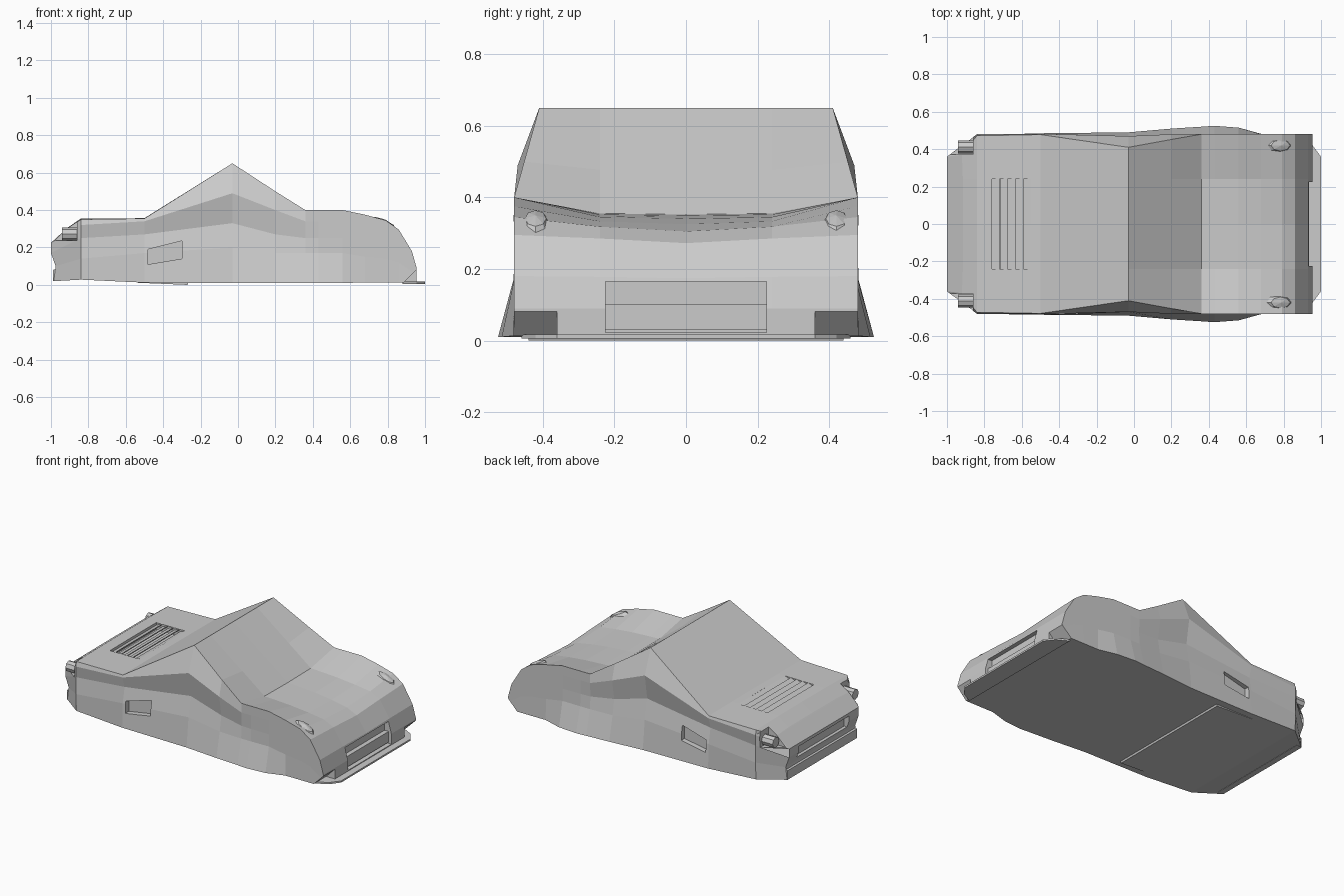
import bpy, bmesh, math
from mathutils import Matrix

if "Cube" in bpy.data.objects:
    bpy.data.objects.remove(bpy.data.objects["Cube"])

grey = bpy.data.materials.new("body_grey")
grey.diffuse_color = (0.6, 0.6, 0.6, 1)
grey.use_nodes = True
grey.node_tree.nodes["Principled BSDF"].inputs["Base Color"].default_value = grey.diffuse_color


def finish(name, bm):
    bmesh.ops.recalc_face_normals(bm, faces=bm.faces)
    if bm.calc_volume(signed=True) < 0:
        bmesh.ops.reverse_faces(bm, faces=bm.faces)
    me = bpy.data.meshes.new(name)
    bm.to_mesh(me)
    bm.free()
    me.materials.append(grey)
    ob = bpy.data.objects.new(name, me)
    bpy.context.scene.collection.objects.link(ob)
    return ob


def prism(pts, axis, a, b):
    """Extrude a 2D polygon along axis 'y' (pts are x,z) or 'z' (pts are x,y)."""
    def put(p, t):
        return (p[0], t, p[1]) if axis == 'y' else (p[0], p[1], t)
    bm = bmesh.new()
    add_prism(bm, [put(p, a) for p in pts], [put(p, b) for p in pts])
    return bm


def add_prism(bm, lo, hi):
    lo = [bm.verts.new(p) for p in lo]
    hi = [bm.verts.new(p) for p in hi]
    bm.faces.new(lo)
    bm.faces.new(hi[::-1])
    for i in range(len(lo)):
        j = (i + 1) % len(lo)
        bm.faces.new((lo[i], lo[j], hi[j], hi[i]))


def rect(x0, x1, z0, z1):
    return [(x0, z0), (x1, z0), (x1, z1), (x0, z1)]


def volume(me):
    bm = bmesh.new()
    bm.from_mesh(me)
    v = bm.calc_volume(signed=True)
    bm.free()
    return v


def carve(ob, pts, y0, y1):
    """Cut a recess, keeping the result only when the shell stays sound."""
    cutter = finish("recess_cutter", prism(pts, 'y', min(y0, y1), max(y0, y1)))
    cutter.hide_render = True
    before = volume(ob.data)
    mod = ob.modifiers.new("recess", 'BOOLEAN')
    mod.operation = 'DIFFERENCE'
    mod.object = cutter
    for solver in ('EXACT', 'MANIFOLD', 'FLOAT'):
        mod.solver = solver
        bpy.context.view_layer.update()
        dg = bpy.context.evaluated_depsgraph_get()
        me = bpy.data.meshes.new_from_object(ob.evaluated_get(dg))
        if len(me.polygons) > 50 and 0.93 * before < volume(me) < before * 1.0001:
            ob.modifiers.remove(mod)
            ob.data = me
            break
    else:
        ob.modifiers.remove(mod)
    bpy.data.objects.remove(cutter)


# Body: half cross-sections from sill to centre line, lofted along x
def section(x, half):
    return [(x, y, z) for y, z in half]


rear = [(-.985, .36, .02), (-.975, .36, .10), (-1, .36, .17), (-1, .36, .225),
        (-.92, .37, .298), (-.915, .24, .302), (-.915, 0, .303)]
sections = [
    rear,
    section(-.84, [(.475, .028), (.48, .14), (.478, .25), (.48, .32), (.472, .35), (.24, .354), (0, .355)]),
    section(-.50, [(.485, .012), (.48, .17), (.46, .27), (.482, .34), (.478, .355), (.24, .356), (0, .357)]),
    section(-.03, [(.49, .01), (.47, .20), (.445, .33), (.47, .49), (.41, .65), (.24, .65), (0, .65)]),
    section(.20, [(.51, .01), (.475, .17), (.458, .27), (.48, .40), (.452, .50), (.24, .477), (0, .475)]),
    section(.36, [(.52, .01), (.482, .17), (.475, .25), (.48, .34), (.48, .40), (.24, .355), (0, .352)]),
    section(.43, [(.525, .01), (.482, .17), (.478, .25), (.48, .34), (.48, .40), (.24, .352), (0, .349)]),
    section(.56, [(.515, .01), (.48, .17), (.48, .25), (.48, .34), (.48, .40), (.24, .345), (0, .34)]),
]
# nose stations: x, fender height, hood height, centre height
for x, zt, zi, zc in [(.68, .375, .333, .325), (.79, .345, .318, .305), (.86, .295, .285, .272),
                      (.93, .18, .178, .174), (.955, .09, .088, .086)]:
    sections.append(section(x, [(.482, .013)] + [(.48, zt * f) for f in (.4, .62, .82)]
                            + [(.48, zt), (.24, zi), (0, zc)]))

bm = bmesh.new()
rings = []
for s in sections:
    full = s + [(x, -y, z) for x, y, z in s[-2::-1]]
    rings.append([bm.verts.new(p) for p in full])
n = len(rings[0])
for r, q in zip(rings, rings[1:]):
    for i in range(n):
        j = (i + 1) % n
        bm.faces.new((r[i], r[j], q[j], q[i]))
for r in (rings[0], rings[-1]):
    for i in range(4):
        bm.faces.new((r[i], r[i + 1], r[n - 2 - i], r[n - 1 - i]))
    bm.faces.new(r[4:9])
body = finish("body", bm)

# Recesses: engine deck, front and rear openings, scoops, corner notches, lamp ledges
carve(body, rect(-.76, -.55, .31, .42), -.24, .24)
carve(body, rect(.905, 1.1, .022, .165), -.225, .225)
carve(body, rect(-1.1, -.965, .13, .205), -.26, .26)
for s in (1, -1):
    carve(body, [(-.48, .11), (-.30, .14), (-.30, .235), (-.48, .19)], s * .445, s * .6)
    carve(body, [(.87, -.004), (.96, .086), (1.1, .086), (1.1, -.004)], s * .36, s * .6)
    carve(body, rect(-1.1, -.86, .237, .42), s * .372, s * .6)

# Engine deck louvres
bm = bmesh.new()
for i in range(5):
    x = -.759 + i * .042
    prof = [(x, .333), (x + .041, .350), (x + .041, .356), (x, .339)]
    add_prism(bm, [(a, -.24, z) for a, z in prof], [(a, .24, z) for a, z in prof])
finish("deck_louvres", bm)

# Front splitter, grille bar, belly wedge and rear bumper lip
half = [(.88, .46), (.955, .42), (1.0, .36)]
finish("front_splitter", prism(half + [(x, -y) for x, y in half[::-1]], 'z', .006, .017))
finish("grille_bar", prism(rect(.90, .935, .03, .10), 'y', -.225, .225))
finish("belly_wedge", prism([(-.55, .012), (-.27, 0), (-.265, .012)], 'y', -.44, .44))
finish("rear_bumper", prism([(-.95, .02), (-.988, .02), (-.988, .08), (-.95, .095)], 'y', -.36, .36))

# Lamps on both sides
for s, side in ((1, "left"), (-1, "right")):
    bm = bmesh.new()
    m = (Matrix.Translation((.775, s * .42, .322)) @ Matrix.Rotation(math.radians(24), 4, 'Y')
         @ Matrix.Diagonal((.078, .042, .03, 1)))
    bmesh.ops.create_uvsphere(bm, u_segments=8, v_segments=4, radius=1, matrix=m)
    finish("headlamp_" + side, bm)
    bm = bmesh.new()
    m = Matrix.Translation((-.895, s * .412, .272)) @ Matrix.Rotation(math.pi / 2, 4, 'Y')
    bmesh.ops.create_cone(bm, cap_ends=True, segments=8, radius1=.034, radius2=.034,
                          depth=.09, matrix=m)
    finish("tail_lamp_" + side, bm)
